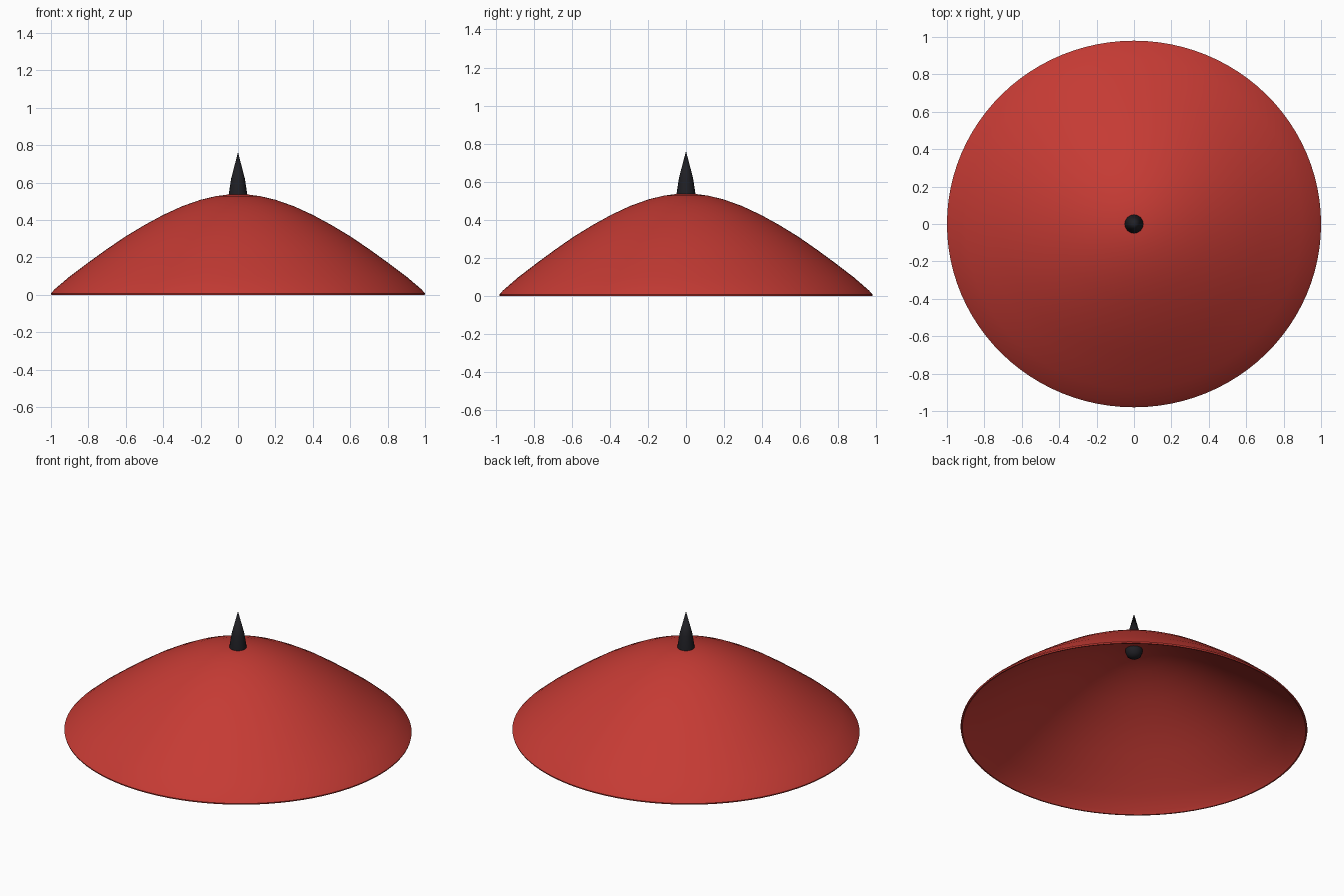
import bpy, math

if "Cube" in bpy.data.objects:
    bpy.data.objects.remove(bpy.data.objects["Cube"])


def material(name, color):
    m = bpy.data.materials.new(name)
    m.diffuse_color = color
    m.use_nodes = True
    m.node_tree.nodes["Principled BSDF"].inputs["Base Color"].default_value = m.diffuse_color
    return m


def lathe(name, profile, sides, mat, angle):
    """Revolve (radius, z) points about z; radius 0 makes a pole."""
    verts, faces, rings = [], [], []
    for r, z in profile:
        n = 1 if r == 0 else sides
        rings.append([len(verts) + i for i in range(n)])
        verts += [(r * math.cos(math.tau * i / sides),
                   r * math.sin(math.tau * i / sides), z) for i in range(n)]
    for a, b in zip(rings, rings[1:]):
        for i in range(sides):
            j = (i + 1) % sides
            quad = [a[i % len(a)], a[j % len(a)], b[j % len(b)], b[i % len(b)]]
            faces.append(list(dict.fromkeys(quad)))
    mesh = bpy.data.meshes.new(name)
    mesh.from_pydata(verts, [], faces)
    mesh.materials.append(mat)
    ob = bpy.data.objects.new(name, mesh)
    bpy.context.collection.objects.link(ob)
    bpy.ops.object.select_all(action='DESELECT')
    ob.select_set(True)
    bpy.context.view_layer.objects.active = ob
    bpy.ops.object.shade_smooth_by_angle(angle=math.radians(angle))
    return ob


red = material("red", (0.56, 0.043, 0.034, 1))
black = material("black", (0.014, 0.014, 0.018, 1))

# Canopy: thin hollow dome, inner skin first, round the rim, then outer skin
outer = [(1.0, 0.008), (0.98, 0.03), (0.9, 0.098), (0.8, 0.173), (0.7, 0.245),
         (0.6, 0.313), (0.5, 0.373), (0.4, 0.427), (0.3, 0.473), (0.2, 0.508),
         (0.12, 0.527), (0.06, 0.535), (0, 0.537)]
inner = [(r * 0.995, z - 0.012) for r, z in reversed(outer[1:])]
canopy = lathe("canopy", inner + [(0.99, 0.0), (0.998, 0.0)] + outer, 96, red, 40)
canopy.scale.y = 0.98  # slightly narrower front to back

# Finial: pointed spike with a rounded foot showing under the canopy
lathe("finial", [(0, 0.468), (0.022, 0.472), (0.04, 0.485), (0.05, 0.51),
                 (0.05, 0.535), (0.037, 0.62), (0, 0.762)], 16, black, 35)
